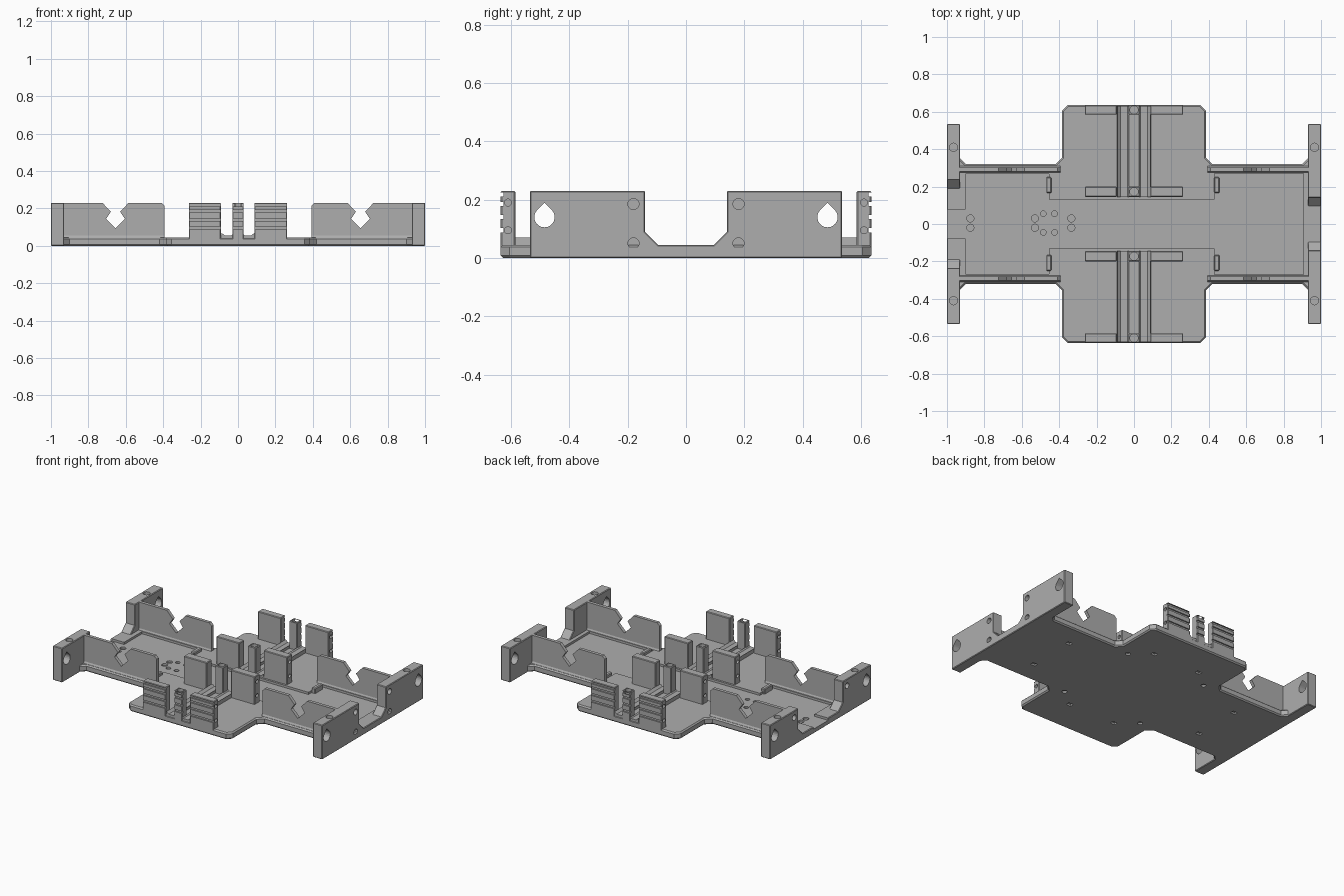
import bpy, bmesh, math
from mathutils import Vector

cube = bpy.data.objects.get("Cube")
if cube:
    bpy.data.objects.remove(cube, do_unlink=True)

grey = bpy.data.materials.new("mid_grey")
grey.use_nodes = True
COLOUR = (0.42, 0.42, 0.42, 1)
grey.diffuse_color = COLOUR
grey.node_tree.nodes["Principled BSDF"].inputs["Base Color"].default_value = COLOUR

TOP = 0.23       # height of walls and posts
PLATE = 0.045    # plate thickness
SIGNS = (1, -1)


def prism(bm, pts, lo, hi, axis="z"):
    """Extrude a closed profile between lo and hi along an axis."""
    def place(p, t):
        a, b = p
        return {"x": (t, a, b), "y": (a, t, b), "z": (a, b, t)}[axis]
    low = [bm.verts.new(place(p, lo)) for p in pts]
    high = [bm.verts.new(place(p, hi)) for p in pts]
    n = len(pts)
    faces = [bm.faces.new(low), bm.faces.new(high)]
    for i in range(n):
        j = (i + 1) % n
        faces.append(bm.faces.new((low[i], low[j], high[j], high[i])))
    bmesh.ops.recalc_face_normals(bm, faces=faces)


def rect(x0, x1, y0, y1):
    return [(x0, y0), (x1, y0), (x1, y1), (x0, y1)]


def circle(x, y, r, n=20):
    return [(x + r * math.cos(math.tau * i / n), y + r * math.sin(math.tau * i / n)) for i in range(n)]


def teardrop(x, y, r):
    arc = [math.radians(135 + 270 * i / 16) for i in range(17)]
    return [(x, y + r * 1.414)] + [(x + r * math.cos(a), y + r * math.sin(a)) for a in arc]


def mirrored(half):
    """Close a half profile by reflecting it across the first axis."""
    return half + [(-a, b) for a, b in reversed(half)]


def build(name, bm, cuts=None, bevel=0):
    """Make the object, soften its edges, then subtract the cutters."""
    mesh = bpy.data.meshes.new(name)
    bm.to_mesh(mesh)
    bm.free()
    obj = bpy.data.objects.new(name, mesh)
    mesh.materials.append(grey)
    bpy.context.collection.objects.link(obj)
    bpy.context.view_layer.objects.active = obj
    if bevel:
        mod = obj.modifiers.new("edge_chamfer", "BEVEL")
        mod.width = bevel
        mod.limit_method = "ANGLE"
        mod.angle_limit = math.radians(60)
        bpy.ops.object.modifier_apply(modifier=mod.name)
    for cut in cuts or []:
        cut_mesh = bpy.data.meshes.new("cutter")
        cut.to_mesh(cut_mesh)
        cut.free()
        cutter = bpy.data.objects.new("cutter", cut_mesh)
        cutter.hide_render = True
        bpy.context.collection.objects.link(cutter)
        mod = obj.modifiers.new("cut", "BOOLEAN")
        mod.operation, mod.solver, mod.object = "DIFFERENCE", "EXACT", cutter
        bpy.ops.object.modifier_apply(modifier=mod.name)
        bpy.data.objects.remove(cutter, do_unlink=True)
    return obj


def tray_cutter():
    """Two wide pockets joined by a channel, open at the right end."""
    half = [(-1.02, .078), (-.9, .078), (-.9, .268), (-.455, .268),
            (-.455, .132), (.43, .132), (.43, .27), (.905, .27)]
    bm = bmesh.new()
    prism(bm, half + [(x, -y) for x, y in reversed(half)], .03, .1)
    return bm


# Cross-shaped plate with recessed tray, small floor holes and underside pockets
quarter = [(1, .535), (.93, .535), (.93, .35), (.9, .32), (.42, .32),
           (.385, .355), (.385, .605), (.355, .635)]
outline = mirrored(quarter)
outline += [(x, -y) for x, y in reversed(outline)]
bm = bmesh.new()
prism(bm, outline, 0, PLATE)
holes = bmesh.new()
for x, half_gap, r in ((-.97, .05, .015), (-.875, .025, .019), (-.53, .025, .019),
                       (-.485, .05, .015), (-.425, .05, .015), (-.335, .025, .019)):
    for s in SIGNS:
        prism(holes, circle(x, .005 + s * half_gap, r), .018, .06)
pockets = bmesh.new()
for sx in SIGNS:
    for sy in SIGNS:
        for x, y in ((.655, .165), (.175, .4)):
            x, y = x * sx, y * sy
            prism(pockets, rect(x - .017, x + .017, y - .013, y + .013), -.02, .012)
        prism(pockets, circle(.3 * sx, .3 * sy, .016), -.02, .012)
build("base_plate", bm, [tray_cutter(), holes, pockets], .008)

# End walls with a stepped gap, cross holes, blind screw holes and top holes
for side, gap, name in ((1, .14, "left_end_wall"), (-1, .235, "right_end_wall")):
    half = [(.535, 0), (.535, TOP), (gap, TOP), (gap, .09), (gap - .045, PLATE)]
    bm = bmesh.new()
    prism(bm, mirrored(half), .93 * side, side, "x")
    bores, drills = bmesh.new(), bmesh.new()
    for s in SIGNS:
        prism(bores, teardrop(.485 * s, .14, .035), side * .9, side * 1.03, "x")
        prism(drills, circle(side * .965, .41 * s, .022), .2, .26)
        if side > 0:
            for z in (.05, .185):
                prism(drills, circle(.18 * s, z, .019), .975, 1.03, "x")
        else:
            prism(drills, circle(.28 * s, .185, .019), -1.03, -.975, "x")
    cuts = [bores, drills] + ([tray_cutter()] if side < 0 else [])
    build(name, bm, cuts, .004)

# Thin side walls, each with a diamond notch opening upwards
for sx in SIGNS:
    for sy in SIGNS:
        notch = [(.725, TOP), (.68, .182), (.705, .145), (.655, .095),
                 (.605, .145), (.63, .182), (.585, TOP)]
        profile = [(.392, .03), (.935, .03), (.935, TOP)] + notch + [(.41, TOP), (.392, .212)]
        bm = bmesh.new()
        prism(bm, [(x * sx, z) for x, z in profile], .28 * sy, .302 * sy, "y")
        foot = [(.272, .04), (.312, .04), (.302, .056), (.28, .056)]
        prism(bm, [(y * sy, z) for y, z in foot], .392 * sx, .935 * sx, "x")
        build("notched_wall", bm)


def grooves(x0, x1, sy):
    """Horizontal slots across the outward face of a post."""
    bm = bmesh.new()
    for z in (.095, .14, .185, .218):
        prism(bm, rect(x0 - .02, x1 + .02, z - .007, z + .007), sy * .626, sy * .66, "y")
    return bm


# Posts: outer and inner rows, each a narrow centre post between two slabs
for sy in SIGNS:
    for y0, y1, row in ((.585, .635, "outer"), (.145, .2, "inner")):
        mid = (y0 + y1) / 2 * sy
        for x0, x1 in ((-.263, -.092), (-.03, .03), (.087, .263)):
            centre = x0 < 0 < x1
            bm = bmesh.new()
            prism(bm, rect(x0, x1, y0 * sy, y1 * sy), .03, TOP)
            drills = bmesh.new()
            if centre:
                prism(drills, circle(0, mid, .022), .2, .26)
            else:
                outer_x = x1 if x1 > .1 else x0
                for z in (.095, .19):
                    prism(drills, circle(mid, z, .012), outer_x - .015, outer_x + .015, "x")
            cuts = [drills]
            if row == "outer":
                cuts.insert(0, grooves(x0, x1, sy))
            build(f"{row}_{'centre_post' if centre else 'slab'}", bm, cuts, .004)

    # Low guide rails running between the rows of posts
    for sx in SIGNS:
        bm = bmesh.new()
        rail = [(.028, .03), (.028, .064), (.036, .056), (.072, .056), (.088, .07), (.092, .03)]
        prism(bm, [(x * sx, z) for x, z in rail], .145 * sy, .632 * sy, "y")
        build("guide_rail", bm)

    # Small retaining tabs beside the tray pockets
    for x in (-.455, .443):
        bm = bmesh.new()
        prism(bm, rect(x - .014, x + .014, .165 * sy, .25 * sy), .025, .065)
        build("retaining_tab", bm, bevel=.005)
